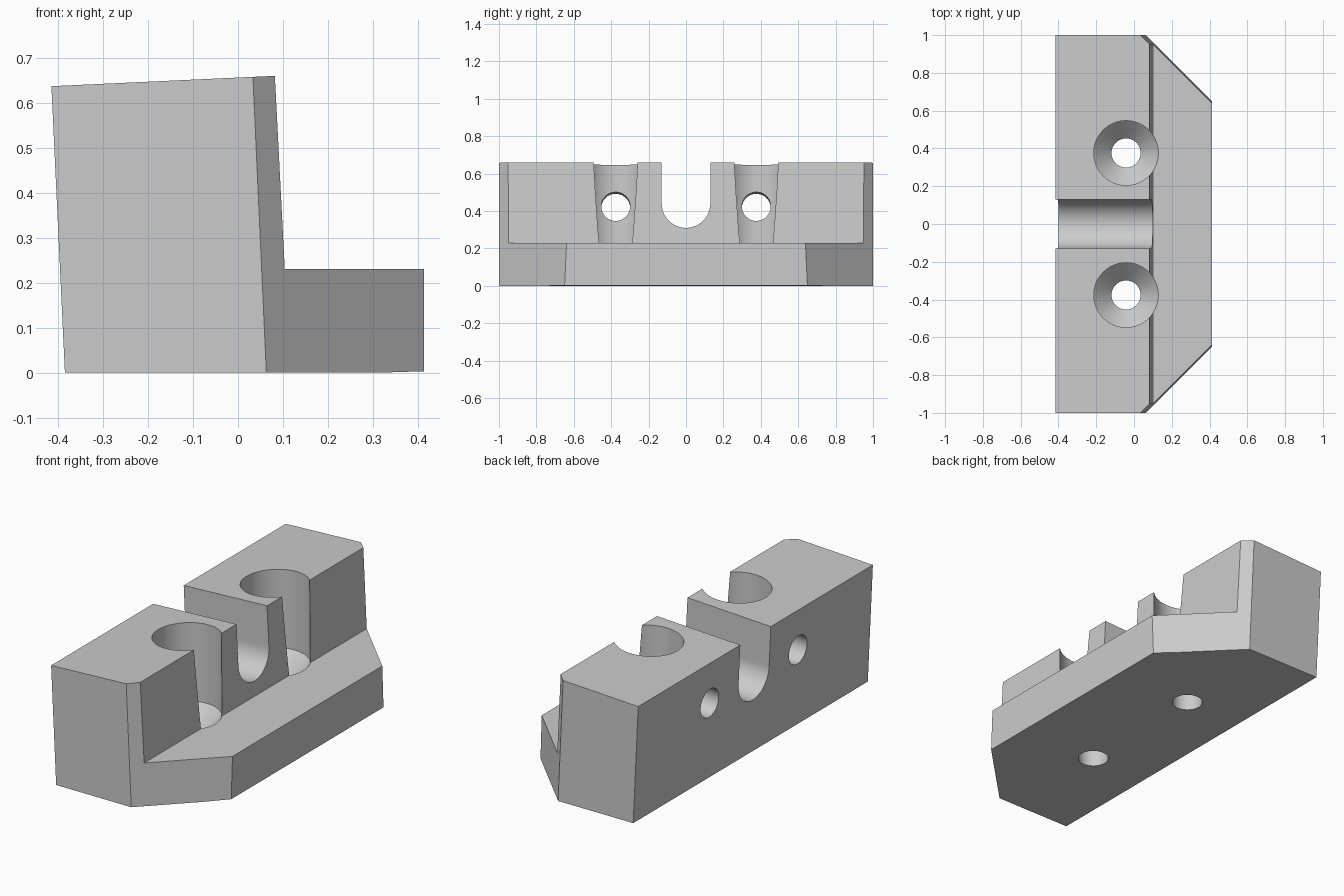
import bpy
import bmesh
import math
from mathutils import Matrix, Vector

cube = bpy.data.objects.get("Cube")
if cube:
    bpy.data.objects.remove(cube, do_unlink=True)

TILT = math.atan2(0.03, 0.637)   # lean of the upright block
SEGMENTS = 64

grey = bpy.data.materials.new("plain grey")
grey.use_nodes = True
color = (0.6, 0.6, 0.6, 1)
grey.diffuse_color = color
grey.node_tree.nodes["Principled BSDF"].inputs["Base Color"].default_value = color


def add_object(name, bm):
    bmesh.ops.recalc_face_normals(bm, faces=bm.faces)
    mesh = bpy.data.meshes.new(name)
    bm.to_mesh(mesh)
    bm.free()
    mesh.materials.append(grey)
    obj = bpy.data.objects.new(name, mesh)
    bpy.context.collection.objects.link(obj)
    return obj


def prism(points, direction):
    """Extrude a closed outline along a direction."""
    bm = bmesh.new()
    face = bm.faces.new([bm.verts.new(p) for p in points])
    out = bmesh.ops.extrude_face_region(bm, geom=[face])
    moved = [v for v in out["geom"] if isinstance(v, bmesh.types.BMVert)]
    bmesh.ops.translate(bm, verts=moved, vec=direction)
    return bm


def cut(target, cutter):
    mod = target.modifiers.new(cutter.name, "BOOLEAN")
    mod.operation = "DIFFERENCE"
    mod.solver = "EXACT"
    mod.object = cutter
    bpy.context.view_layer.objects.active = target
    bpy.ops.object.modifier_apply(modifier=mod.name)
    bpy.data.objects.remove(cutter, do_unlink=True)


# L-shaped bracket body with a leaning upright and a level ledge
outline = [(-0.385, 0), (0.32, 0), (0.414, 0.003), (0.414, 0.23),
           (0.104, 0.23), (0.082, 0.66), (-0.415, 0.637)]
bm = prism([(x, -1, z) for x, z in outline], (0, 2, 0))

# Angled front corners
for side in (-1, 1):
    bmesh.ops.bisect_plane(bm, geom=bm.verts[:] + bm.edges[:] + bm.faces[:],
                           plane_co=(0.063, side, 0), plane_no=(1, side, 0.0455),
                           clear_outer=True)
    bmesh.ops.holes_fill(bm, edges=[e for e in bm.edges if e.is_boundary])
body = add_object("bracket_body", bm)

# Round-bottomed slot across the upright, square to its back face
arc = [math.pi * (1 + i / 32) for i in range(33)]
slot = [(-0.7, 0.13 * math.cos(a), 0.13 * math.sin(a)) for a in arc]
slot += [(-0.7, 0.13, 0.6), (-0.7, -0.13, 0.6)]
bm = prism(slot, (1.4, 0, 0))
bm.transform(Matrix.Translation((0.1, 0, 0.44)) @ Matrix.Rotation(-TILT, 4, "Y"))
cut(body, add_object("slot_cutter", bm))

# Countersunk vertical bores and the cross holes meeting them
bore_profile = [(0.077, -0.1), (0.077, 0.135), (0.171, 0.228), (0.171, 0.9)]
for side in (-1, 1):
    bm = bmesh.new()
    rings = []
    for radius, z in bore_profile:
        ring = bmesh.ops.create_circle(bm, segments=SEGMENTS, radius=radius,
                                       matrix=Matrix.Translation((-0.042, side * 0.376, z)))
        rings.append(ring["verts"])
    for low, high in zip(rings, rings[1:]):
        for i in range(SEGMENTS):
            j = (i + 1) % SEGMENTS
            bm.faces.new((low[i], low[j], high[j], high[i]))
    bm.faces.new(rings[0])
    bm.faces.new(rings[-1])
    cut(body, add_object("bore_cutter", bm))

    bm = bmesh.new()
    bmesh.ops.create_cone(bm, cap_ends=True, segments=SEGMENTS, radius1=0.077,
                          radius2=0.077, depth=0.5)
    center = Vector((-0.21, side * 0.376, 0.424))
    axis = Matrix.Rotation(math.pi / 2 - TILT, 4, "Y")
    shift = Matrix.Translation(center) @ axis @ Matrix.Translation((0, 0, -0.18))
    bm.transform(shift)
    cut(body, add_object("cross_hole_cutter", bm))

# Smooth bores, crisp edges
bpy.ops.object.select_all(action="DESELECT")
body.select_set(True)
bpy.context.view_layer.objects.active = body
bpy.ops.object.shade_smooth_by_angle(angle=math.radians(25))
